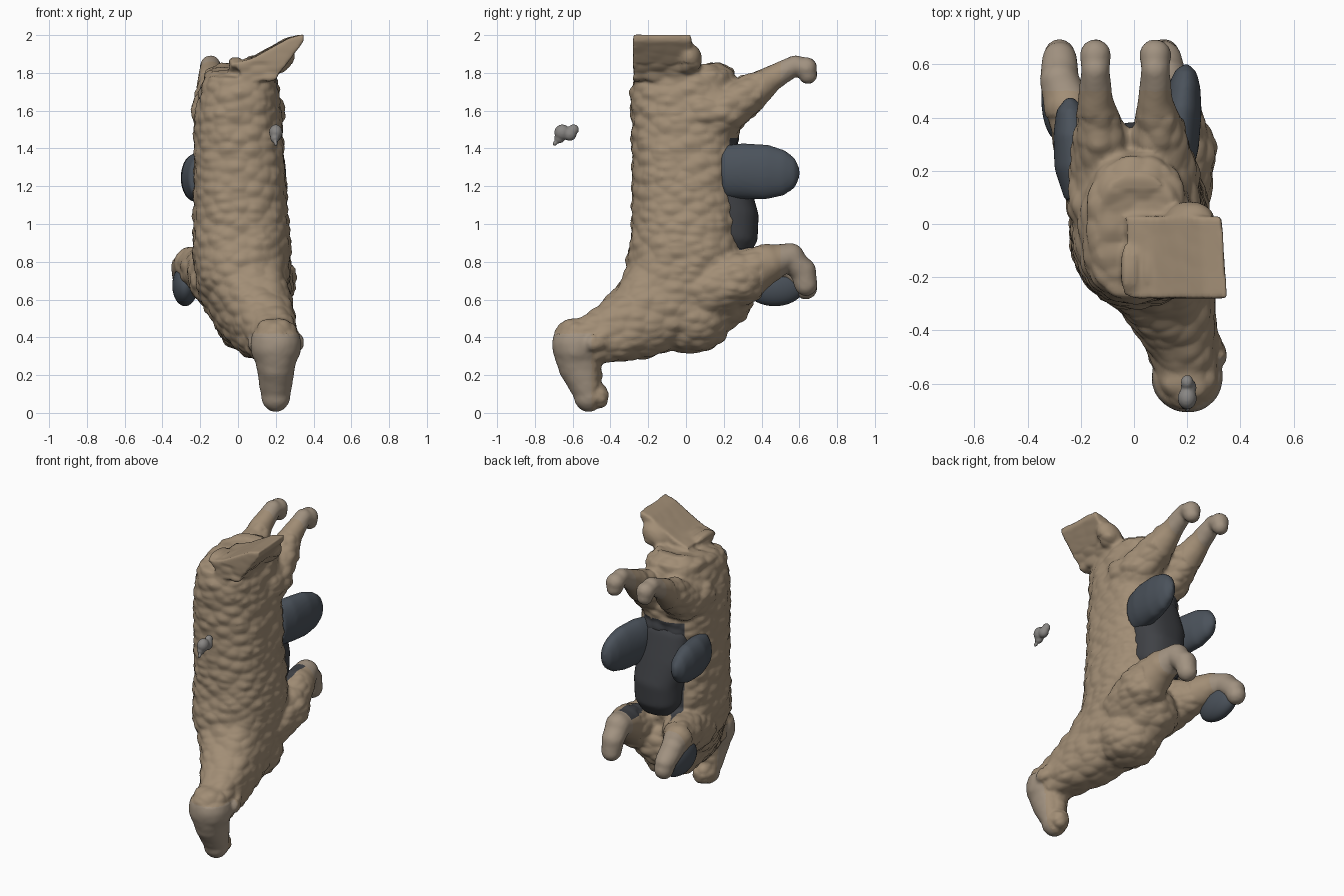
import bpy, bmesh, math
from mathutils import Vector, Matrix, noise

if "Cube" in bpy.data.objects:
    bpy.data.objects.remove(bpy.data.objects["Cube"])


def material(name, rgb):
    m = bpy.data.materials.new(name)
    m.diffuse_color = (*rgb, 1)
    m.use_nodes = True
    m.node_tree.nodes["Principled BSDF"].inputs["Base Color"].default_value = m.diffuse_color
    return m


WOOL = material("wool", (0.36, 0.27, 0.18))
FACE = material("face", (0.36, 0.29, 0.22))
BLUE = material("slate", (0.07, 0.085, 0.105))
DARK = material("shadow", (0.05, 0.053, 0.06))
GREY = material("pebble", (0.25, 0.24, 0.23))


def blob(bm, c, r, tilt=(0, 0, 0)):
    """Ellipsoid with centre c and radii r."""
    rot = Matrix.Identity(4)
    for a, ax in zip(tilt, "XYZ"):
        rot = Matrix.Rotation(math.radians(a), 4, ax) @ rot
    bmesh.ops.create_uvsphere(bm, u_segments=32, v_segments=20, radius=1,
        matrix=Matrix.Translation(c) @ rot @ Matrix.Diagonal((*r, 1)))


def tube(bm, pts, n=32, power=1.0):
    """Rounded loft; each point is x, y, z, half width, half depth."""
    def soft(v):
        return math.copysign(abs(v) ** power, v)
    rings = []
    for i, p in enumerate(pts):
        a, b = pts[max(i - 1, 0)], pts[min(i + 1, len(pts) - 1)]
        t = (Vector(b[:3]) - Vector(a[:3])).normalized()
        side = (Vector((1, 0, 0)) - t * t.x).normalized()
        nor = t.cross(side)
        rings.append([bm.verts.new(Vector(p[:3])
            + side * p[3] * soft(math.cos(k * math.tau / n))
            + nor * p[4] * soft(math.sin(k * math.tau / n))) for k in range(n)])
    for r, s in zip(rings, rings[1:]):
        for k in range(n):
            bm.faces.new((r[k], r[(k + 1) % n], s[(k + 1) % n], s[k]))
    bm.faces.new(rings[0])
    bm.faces.new(rings[-1][::-1])


def limb(bm, pts):
    """Round tapered leg with ball joints."""
    tube(bm, [(*p, p[3]) for p in pts])
    for x, y, z, r in pts:
        blob(bm, (x, y, z), (r, r, r))


def finish(bm, name, *mats, voxel=0):
    bmesh.ops.recalc_face_normals(bm, faces=bm.faces)
    me = bpy.data.meshes.new(name)
    bm.to_mesh(me)
    bm.free()
    ob = bpy.data.objects.new(name, me)
    bpy.context.collection.objects.link(ob)
    for m in mats:
        me.materials.append(m)
    bpy.context.view_layer.objects.active = ob
    if voxel:
        mod = ob.modifiers.new("fuse", 'REMESH')
        mod.mode, mod.voxel_size = 'VOXEL', voxel
        bpy.ops.object.modifier_apply(modifier=mod.name)
        sm = ob.modifiers.new("soften", 'SMOOTH')
        sm.factor, sm.iterations = 0.5, 5
        bpy.ops.object.modifier_apply(modifier=sm.name)
    for p in ob.data.polygons:
        p.use_smooth = True
    return ob


# Trunk and neck in one loft from rump down to head
bm = bmesh.new()
tube(bm, [(.01, -.02, 1.825, .15, .2), (.01, -.015, 1.795, .19, .265), (.01, -.01, 1.72, .21, .29),
          (0, -.005, 1.58, .232, .29), (.005, -.005, 1.4, .242, .285), (.01, -.005, 1.2, .248, .285),
          (.015, 0, 1.0, .256, .29), (.02, 0, .84, .264, .305), (.03, -.04, .69, .25, .31),
          (.08, -.14, .57, .213, .26), (.13, -.27, .48, .178, .21), (.18, -.43, .41, .14, .155),
          (.2, -.53, .38, .12, .13)], power=.82)
# Chest
blob(bm, (.07, .03, .51), (.2, .22, .2))
blob(bm, (.04, .16, .62), (.2, .2, .19))
# Skull and muzzle
blob(bm, (.2, -.575, .36), (.135, .135, .15))
tube(bm, [(.2, -.58, .34, .125, .125), (.2, -.555, .23, .1, .115), (.2, -.525, .13, .085, .085),
          (.2, -.51, .08, .075, .07)])
blob(bm, (.2, -.515, .09), (.078, .08, .085))
blob(bm, (.2, -.465, .085), (.065, .06, .068))
# Ears and eyes
for s in (-1, 1):
    blob(bm, (.2 + s * .115, -.46, .38), (.03, .075, .05), (20, 0, s * 15))
    blob(bm, (.2 + s * .105, -.59, .32), (.025, .035, .03))
# Hind legs
for x0, x1 in ((.11, .08), (-.11, -.145)):
    limb(bm, [(x0, .08, 1.59, .14), (x0, .19, 1.59, .135), ((x0 + x1) / 2, .33, 1.685, .105),
              (x1, .46, 1.775, .067), (x1, .58, 1.84, .054), (x1, .635, 1.825, .06),
              (x1, .645, 1.79, .05)])
# Front legs
limb(bm, [(.13, .1, .64, .16), (.16, .28, .71, .15), (.145, .43, .79, .105),
          (.12, .55, .82, .08), (.11, .62, .75, .07), (.11, .635, .68, .062)])
limb(bm, [(-.1, .1, .7, .16), (-.17, .28, .75, .13), (-.25, .44, .79, .09),
          (-.28, .54, .77, .075), (-.28, .62, .70, .066), (-.28, .635, .66, .06)])
# Upturned wedge tail: x, z outline extruded along y
outline = [(-.02, 1.85), (.08, 1.88), (.19, 1.94), (.27, 1.985), (.35, 2.005), (.35, 1.97),
           (.27, 1.86), (.2, 1.76), (.03, 1.76)]
base = bm.faces.new([bm.verts.new((x, -.28, z)) for x, z in outline])
ext = bmesh.ops.extrude_face_region(bm, geom=[base], use_keep_orig=True)["geom"]
for v in ext:
    if isinstance(v, bmesh.types.BMVert):
        v.co.y = .03
        v.co.x -= .02
blob(bm, (.21, .02, 1.87), (.1, .065, .075), (0, -35, 0))
# Wool tufts along the rump
for x in (-.03, .0, .05):
    blob(bm, (x, -.17, 1.84), (.022, .1, .045))
sheep = finish(bm, "woolly_sheep", WOOL, FACE, DARK, voxel=.0115)

# Woolly surface relief, quieter on face and lower legs
me = sheep.data
normals = [v.normal.copy() for v in me.vertices]
for v, nrm in zip(me.vertices, normals):
    p = v.co
    smooth = p.y > .4 or (p.z < .42 and p.y < -.48) or p.z > 1.85
    cell = noise.voronoi(Vector((p.x * 11, p.y * 11, p.z * 19)))[0][0]
    v.co = p + nrm * (.003 if smooth else .02) * (.4 - cell)
for f in me.polygons:
    c = f.center
    if (c.z < .42 and c.y < -.5) or c.y > .5:
        f.material_index = 1
    elif c.y > .2 and abs(c.x) < .15 and .85 < c.z < 1.45:
        f.material_index = 2

# Slate pads beside the belly and under the left front leg
for name, pts in (("right_pad", [(.14, .2, 1.275, .08, .14), (.16, .3, 1.28, .085, .148),
                                 (.18, .43, 1.275, .075, .145), (.19, .52, 1.27, .06, .12),
                                 (.195, .575, 1.27, .04, .08), (.195, .6, 1.27, .01, .03)]),
                  ("left_pad", [(-.19, .1, 1.245, .07, .12), (-.22, .22, 1.245, .08, .13),
                                (-.232, .34, 1.245, .072, .125), (-.24, .43, 1.245, .052, .09),
                                (-.24, .475, 1.245, .015, .03)])):
    bm = bmesh.new()
    tube(bm, pts)
    finish(bm, name, BLUE, voxel=.012)
bm = bmesh.new()
blob(bm, (-.28, .47, .675), (.068, .16, .11))
finish(bm, "leg_pad", BLUE)

# Dark belly bulge
bm = bmesh.new()
tube(bm, [(.02, .2, .88, .13, .14), (.02, .22, .93, .16, .16), (.02, .22, 1.05, .165, .165),
          (0, .22, 1.2, .18, .12), (0, .2, 1.36, .16, .09), (0, .18, 1.45, .12, .05)], power=.8)
finish(bm, "dark_belly", DARK, voxel=.015)

# Small floating pebble cluster
bm = bmesh.new()
for c, r in (((.2, -.655, 1.485), .042), ((.205, -.615, 1.475), .035),
             ((.2, -.595, 1.5), .028), ((.195, -.67, 1.455), .028), ((.2, -.695, 1.425), .013)):
    blob(bm, c, (r * .85, r, r))
finish(bm, "floating_pebble", GREY, voxel=.006)
